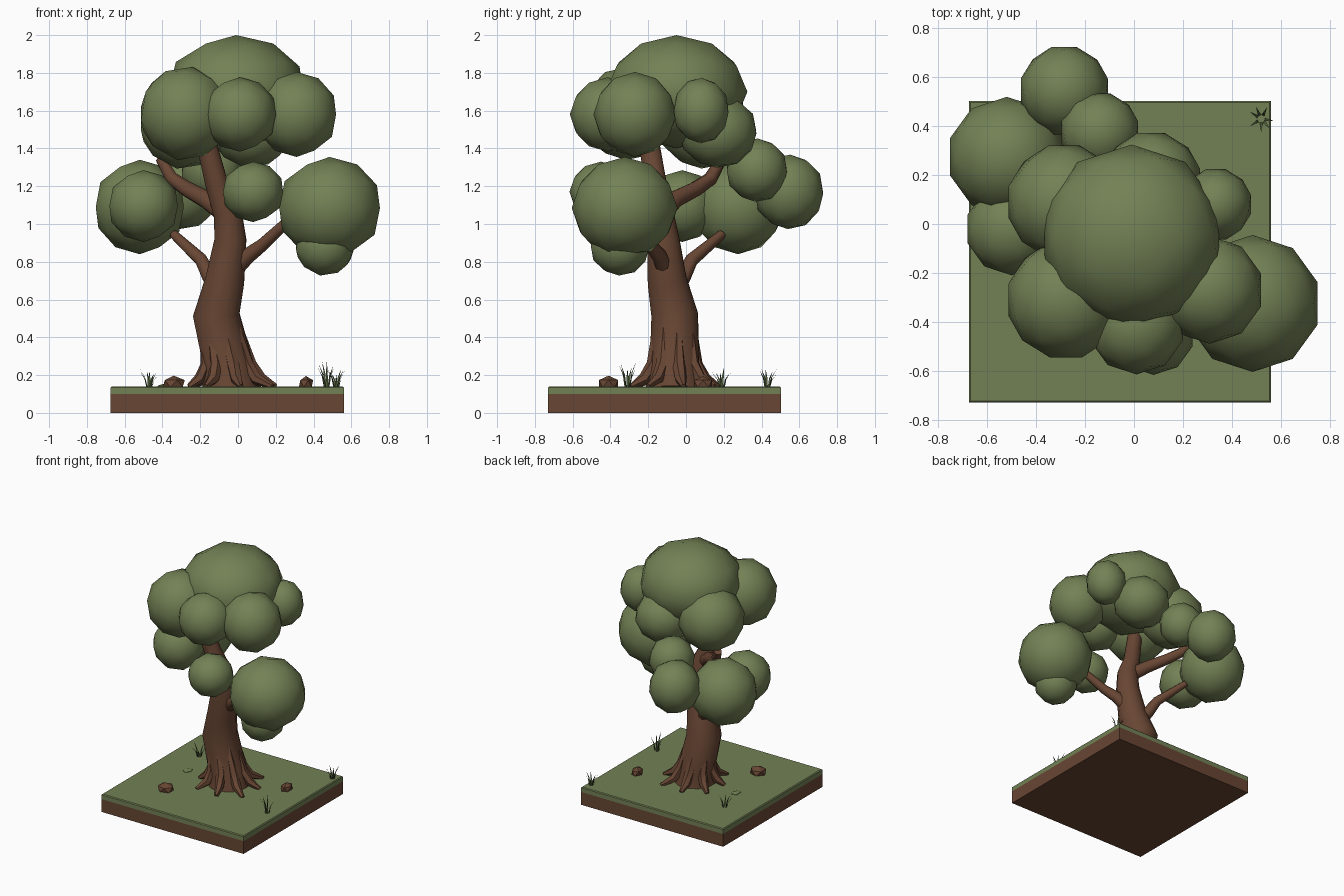
import bpy, bmesh, math, random
from mathutils import Vector, Matrix

if "Cube" in bpy.data.objects:
    bpy.data.objects.remove(bpy.data.objects["Cube"])

random.seed(4)


def material(name, rgb):
    m = bpy.data.materials.new(name)
    m.diffuse_color = (*rgb, 1)
    m.use_nodes = True
    m.node_tree.nodes["Principled BSDF"].inputs["Base Color"].default_value = m.diffuse_color
    return m


LEAF = material("leaf green", (0.17, 0.22, 0.09))
BARK = material("bark brown", (0.14, 0.062, 0.034))
BLADE = material("dark blade green", (0.09, 0.125, 0.05))


def finish(bm, name, mat, angle=None):
    bmesh.ops.recalc_face_normals(bm, faces=bm.faces)
    me = bpy.data.meshes.new(name)
    bm.to_mesh(me)
    bm.free()
    ob = bpy.data.objects.new(name, me)
    bpy.context.collection.objects.link(ob)
    me.materials.append(mat)
    if angle:
        bpy.ops.object.select_all(action='DESELECT')
        ob.select_set(True)
        bpy.context.view_layer.objects.active = ob
        bpy.ops.object.shade_smooth_by_angle(angle=math.radians(angle))
    return ob


def box(name, lo, hi, mat, bevel):
    bm = bmesh.new()
    lo, hi = Vector(lo), Vector(hi)
    bmesh.ops.create_cube(bm, size=1, matrix=Matrix.Translation((lo + hi) / 2)
                          @ Matrix.Diagonal((*(hi - lo), 1)))
    if bevel:
        top = [e for e in bm.edges if sum(v.co.z for v in e.verts) / 2 > hi.z - 1e-4]
        bmesh.ops.bevel(bm, geom=top, offset=bevel, segments=1, affect='EDGES')
    return finish(bm, name, mat)


def tube(name, pts, mat, sides=8):
    """Tapered tube through (x, y, z, radius) points."""
    bm = bmesh.new()
    P = [Vector(p[:3]) for p in pts]
    rings = []
    for i, p in enumerate(P):
        t = (P[min(i + 1, len(P) - 1)] - P[max(i - 1, 0)]).normalized()
        u = Vector((0.3, 1, 0.1)).cross(t).normalized()
        w = t.cross(u)
        rings.append([bm.verts.new(p + pts[i][3] * (math.cos(a) * u + math.sin(a) * w))
                      for a in (math.tau * k / sides for k in range(sides))])
    for a, b in zip(rings, rings[1:]):
        for k in range(sides):
            n = (k + 1) % sides
            bm.faces.new((a[k], a[n], b[n], b[k]))
    bm.faces.new(rings[0])
    bm.faces.new(rings[-1])
    return finish(bm, name, mat, 50)


def blob(name, c, r, mat, sub=2, angle=60, rot=0):
    bm = bmesh.new()
    bmesh.ops.create_icosphere(bm, subdivisions=sub, radius=1, matrix=Matrix.Translation(c)
                               @ Matrix.Diagonal((*r, 1)) @ Matrix.Rotation(rot, 4, 'X'))
    return finish(bm, name, mat, angle)


# Ground slab: soil below, turf on top
box("soil", (-0.675, -0.73, 0), (0.56, 0.503, 0.1), BARK, 0)
box("turf", (-0.675, -0.73, 0.1), (0.56, 0.503, 0.14), LEAF, 0.006)

# Trunk
tube("trunk", [(-0.04, -0.06, 0.13, 0.155), (-0.05, -0.06, 0.25, 0.135),
               (-0.115, -0.06, 0.52, 0.127), (-0.07, -0.1, 0.7, 0.107),
               (-0.04, -0.12, 0.92, 0.087), (-0.055, -0.14, 1.06, 0.077),
               (-0.11, -0.16, 1.2, 0.062), (-0.16, -0.19, 1.4, 0.056),
               (-0.18, -0.2, 1.52, 0.045)], BARK, 12)

# Roots flaring out of the trunk
for i in range(8):
    a = math.tau * (i + 0.25) / 8
    c, s = math.cos(a), math.sin(a)
    far = 0.235 + 0.02 * (i % 2)
    tube("root", [(-0.1 + 0.09 * c, -0.06 + 0.09 * s, 0.5, 0.02),
                  (-0.05 + 0.115 * c, -0.06 + 0.115 * s, 0.26, 0.036),
                  (-0.04 + 0.165 * c, -0.06 + 0.165 * s, 0.18, 0.032),
                  (-0.03 + far * c, -0.06 + far * s, 0.14, 0.014)], BARK, 6)

# Branches
tube("left_branch", [(-0.09, -0.07, 0.62, 0.05), (-0.155, -0.01, 0.73, 0.042),
                     (-0.195, 0.03, 0.81, 0.036), (-0.34, 0.19, 0.945, 0.025)], BARK)
tube("right_branch", [(-0.05, -0.1, 0.73, 0.05), (0.05, -0.14, 0.83, 0.042),
                      (0.13, -0.19, 0.89, 0.034), (0.27, -0.26, 1.02, 0.027)], BARK)
tube("upper_branch", [(-0.06, -0.14, 1.05, 0.055), (-0.17, -0.06, 1.13, 0.048),
                      (-0.27, 0.05, 1.185, 0.042), (-0.35, 0.13, 1.24, 0.037),
                      (-0.41, 0.19, 1.345, 0.028)], BARK)

# Foliage clumps: x, y, z, horizontal radius, vertical radius, tilt
clumps = [
    (-0.01, -0.05, 1.70, 0.375, 0.30, 0),
    (-0.28, -0.31, 1.585, 0.245, 0.25, 0.5),
    (0.31, -0.27, 1.58, 0.22, 0.225, 0),
    (0.01, -0.415, 1.58, 0.2, 0.197, 0),
    (0.335, 0.08, 1.60, 0.15, 0.175, 0.5),
    (0.07, 0.17, 1.49, 0.21, 0.195, 0.5),
    (-0.14, 0.375, 1.285, 0.165, 0.17, 0.5),
    (-0.285, 0.545, 1.17, 0.187, 0.2, 0.5),
    (-0.52, 0.275, 1.09, 0.245, 0.25, 0),
    (-0.5, -0.02, 1.095, 0.19, 0.19, 0),
    (-0.285, 0.09, 1.53, 0.24, 0.24, 0.5),
    (0.485, -0.325, 1.085, 0.28, 0.27, 0),
    (0.46, -0.35, 0.885, 0.16, 0.16, 0.5),
    (0.08, -0.45, 1.17, 0.167, 0.16, 0),
]
for x, y, z, r, h, t in clumps:
    blob("foliage_clump", (x, y, z), (r, r, h), LEAF, rot=t)

# Stones
blob("front_stone", (-0.34, -0.41, 0.155), (0.065, 0.06, 0.042), BARK, 1, 20)
blob("right_stone", (0.36, 0.09, 0.155), (0.042, 0.055, 0.04), BARK, 1, 20)
blob("mossy_stone", (-0.4, -0.05, 0.135), (0.035, 0.05, 0.018), LEAF, 1, 20)

# Grass tufts: thin bent blades
for x, y, h in [(-0.47, 0.19, 0.11), (0.52, 0.43, 0.1), (0.47, -0.31, 0.145)]:
    bm = bmesh.new()
    for k in range(7):
        a = math.tau * k / 7 + random.uniform(-0.3, 0.3)
        d = Vector((math.cos(a), math.sin(a), 0))
        w = Vector((-d.y, d.x, 0)) * 0.006
        b = Vector((x, y, 0.138)) + d * 0.015
        hh = h * random.uniform(0.6, 1)
        m = b + d * 0.012 + Vector((0, 0, hh * 0.55))
        tip = b + d * 0.04 + Vector((0, 0, hh))
        v = [bm.verts.new(q) for q in (b - w, b + w, m + w * 0.8, m - w * 0.8, tip)]
        bm.faces.new(v[:4])
        bm.faces.new((v[3], v[2], v[4]))
    finish(bm, "grass_tuft", BLADE)
